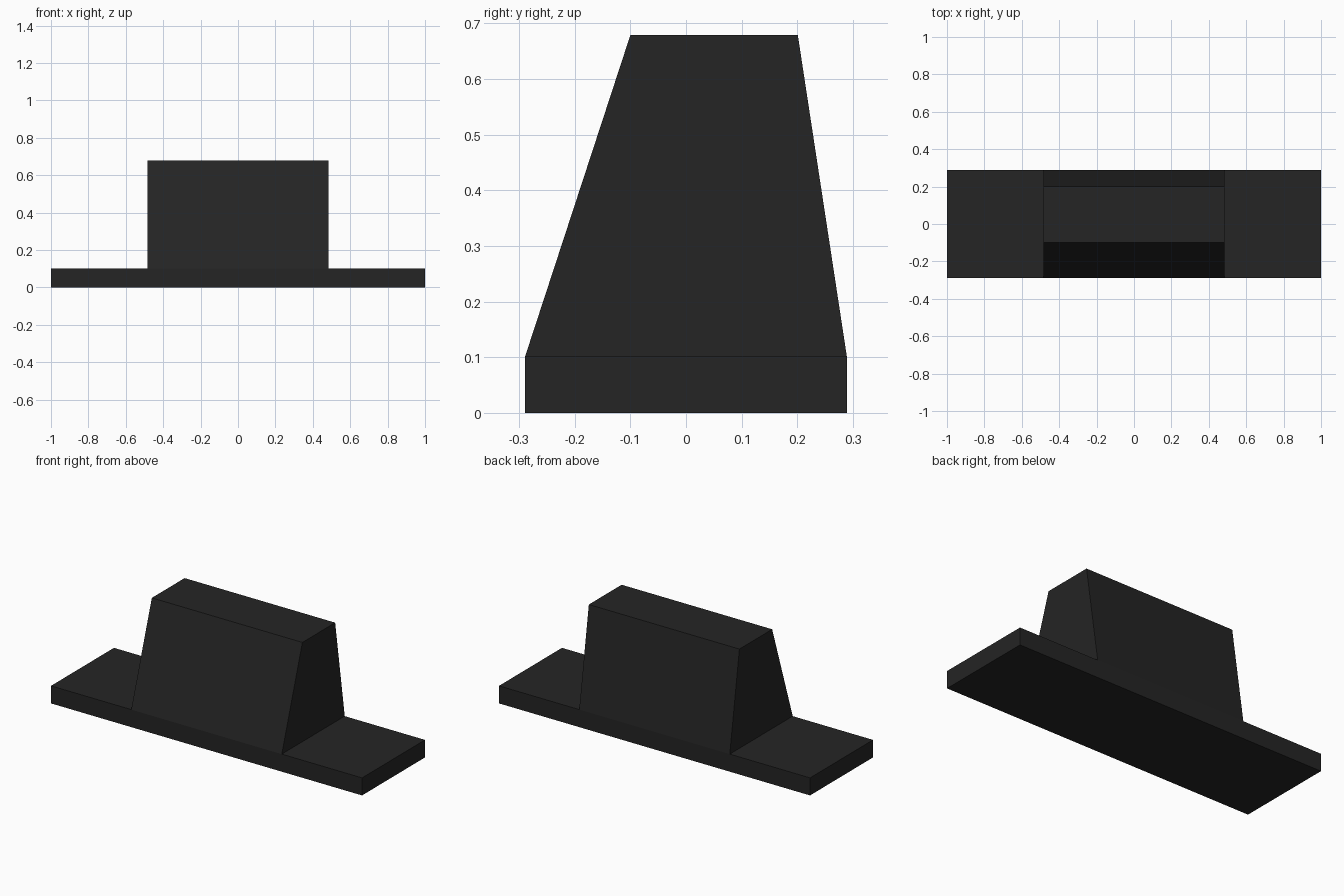
import bpy

cube = bpy.data.objects.get("Cube")
if cube:
    bpy.data.objects.remove(cube, do_unlink=True)

black = bpy.data.materials.new("matte_black")
black.use_nodes = True
colour = (0.018, 0.018, 0.018, 1)
black.diffuse_color = colour
black.node_tree.nodes["Principled BSDF"].inputs["Base Color"].default_value = colour


def extrude_profile(name, profile, half_width):
    """Extrude a (y, z) side profile symmetrically along x."""
    n = len(profile)
    verts = [(x, y, z) for x in (-half_width, half_width) for y, z in profile]
    faces = [tuple(reversed(range(n))), tuple(range(n, 2 * n))]
    faces += [(i, (i + 1) % n, n + (i + 1) % n, n + i) for i in range(n)]
    mesh = bpy.data.meshes.new(name)
    mesh.from_pydata(verts, [], faces)
    mesh.materials.append(black)
    obj = bpy.data.objects.new(name, mesh)
    bpy.context.collection.objects.link(obj)
    return obj


DEPTH = 0.289   # half depth of the base
BASE_TOP = 0.102

# Flat base plate
extrude_profile("base_plate", [(-DEPTH, 0), (DEPTH, 0), (DEPTH, BASE_TOP), (-DEPTH, BASE_TOP)], 1.0)

# Raised block, tapering more steeply at the back
extrude_profile("tapered_block", [(-DEPTH, BASE_TOP), (DEPTH, BASE_TOP), (0.201, 0.679), (-0.1, 0.679)], 0.484)
